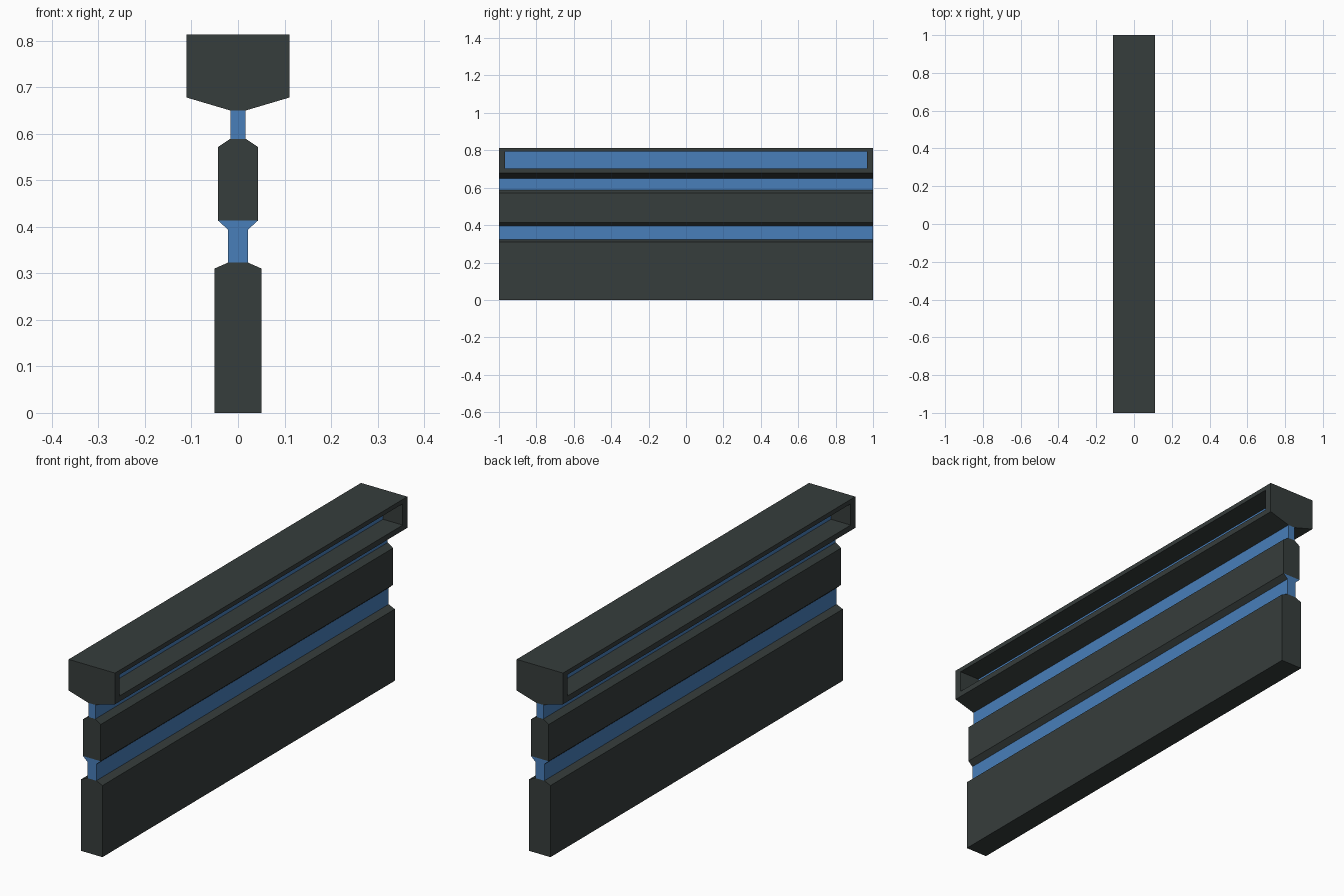
import bpy, bmesh

if "Cube" in bpy.data.objects:
    bpy.data.objects.remove(bpy.data.objects["Cube"])

HALF = 1.0       # half length along y
TOP = 0.813
NECK_LOW, NECK_UP = 0.0215, 0.0165


def material(name, rgb):
    m = bpy.data.materials.new(name)
    m.diffuse_color = (*rgb, 1)
    m.use_nodes = True
    m.node_tree.nodes["Principled BSDF"].inputs["Base Color"].default_value = m.diffuse_color
    return m


DARK = material("dark grey", (0.037, 0.047, 0.045))
BLUE = material("blue", (0.065, 0.21, 0.49))


def extrude_profile(name, half_profile, mats, edit=None):
    """Mirror (x, z) points listed bottom to top, extrude along y."""
    pts = half_profile + [(-x, z) for x, z in reversed(half_profile)]
    bm = bmesh.new()
    base = bm.faces.new([bm.verts.new((x, -HALF, z)) for x, z in pts])
    ext = bmesh.ops.extrude_face_region(bm, geom=[base], use_keep_orig=True)
    moved = [g for g in ext["geom"] if isinstance(g, bmesh.types.BMVert)]
    bmesh.ops.translate(bm, verts=moved, vec=(0, 2 * HALF, 0))
    bmesh.ops.recalc_face_normals(bm, faces=bm.faces)
    bm.normal_update()
    # drop the hidden horizontal faces where parts meet
    joints = [f for f in bm.faces if abs(f.normal.z) > 0.99
              and 0.001 < f.calc_center_median().z < TOP - 0.001]
    bmesh.ops.delete(bm, geom=joints, context='FACES')
    if edit:
        edit(bm)
    me = bpy.data.meshes.new(name)
    bm.to_mesh(me)
    bm.free()
    for m in mats:
        me.materials.append(m)
    ob = bpy.data.objects.new(name, me)
    bpy.context.collection.objects.link(ob)
    return ob


def dark_underside(bm):
    # sloped underside of the flare is dark, its ends stay blue
    for f in bm.faces:
        if f.normal.z < -0.1:
            f.material_index = 1


def side_slots(bm):
    # long recess in each side with a blue floor flush with the neck
    for f in [f for f in bm.faces if abs(f.normal.x) > 0.99]:
        side = 1 if f.normal.x > 0 else -1
        bmesh.ops.inset_individual(bm, faces=[f], thickness=0.02)
        for v in f.verts:
            v.co.y = 0.968 if v.co.y > 0 else -0.968
            v.co.z = 0.794 if v.co.z > 0.745 else 0.702
        floor = bmesh.ops.extrude_discrete_faces(bm, faces=[f])["faces"][0]
        for v in floor.verts:
            v.co.x = side * NECK_UP
        floor.material_index = 1


# lower panel
extrude_profile("lower_panel", [(0.051, 0), (0.051, 0.31), (NECK_LOW, 0.323)], [DARK])
# lower neck with flare
extrude_profile("lower_neck", [(NECK_LOW, 0.323), (NECK_LOW, 0.394), (0.0425, 0.413)],
                [BLUE, DARK], dark_underside)
# middle panel
extrude_profile("middle_panel", [(0.0425, 0.413), (0.0425, 0.572), (NECK_UP, 0.589)], [DARK])
# upper neck
extrude_profile("upper_neck", [(NECK_UP, 0.589), (NECK_UP, 0.65)], [BLUE])
# top cap with slots
extrude_profile("top_cap", [(NECK_UP, 0.65), (0.111, 0.678), (0.111, TOP)],
                [DARK, BLUE], side_slots)
